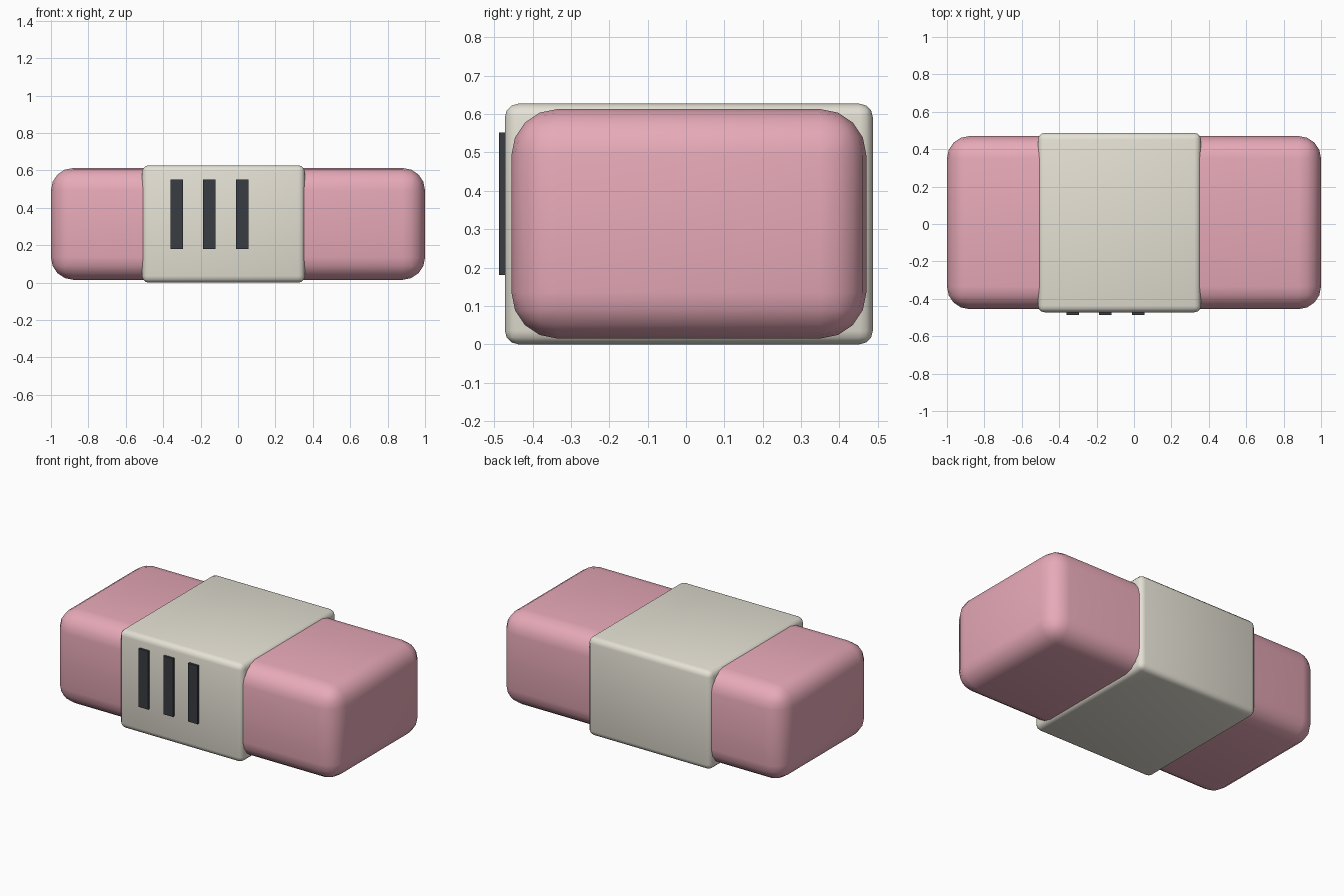
import bpy

if "Cube" in bpy.data.objects:
    bpy.data.objects.remove(bpy.data.objects["Cube"])


def make_material(name, color):
    mat = bpy.data.materials.new(name)
    mat.diffuse_color = (*color, 1)
    mat.use_nodes = True
    mat.node_tree.nodes["Principled BSDF"].inputs["Base Color"].default_value = mat.diffuse_color
    return mat


def box(name, lo, hi, mat, bevel=0, segments=4):
    """Box between two corners, with optional rounded edges."""
    center = [(a + b) / 2 for a, b in zip(lo, hi)]
    bpy.ops.mesh.primitive_cube_add(size=1, location=center)
    obj = bpy.context.object
    obj.name = name
    obj.scale = [b - a for a, b in zip(lo, hi)]
    bpy.ops.object.transform_apply(location=False, rotation=False, scale=True)
    obj.data.materials.append(mat)
    if bevel:
        mod = obj.modifiers.new("rounding", 'BEVEL')
        mod.width = bevel
        mod.segments = segments
        bpy.ops.object.modifier_apply(modifier=mod.name)
        bpy.ops.object.shade_smooth_by_angle()
    return obj


pink = make_material("pink_rubber", (0.80, 0.40, 0.48))
cream = make_material("cream_card", (0.78, 0.75, 0.66))
dark = make_material("dark_ink", (0.04, 0.045, 0.055))

# Rubber block
box("eraser_block", (-1, -0.455, 0.015), (1, 0.47, 0.613), pink, 0.12, 4)

# Card sleeve, slightly off centre
box("sleeve", (-0.513, -0.472, 0), (0.358, 0.487, 0.627), cream, 0.035, 3)

# Raised stripes on the front of the sleeve
for i in range(3):
    x = -0.328 + i * 0.175
    box(f"stripe_{i + 1}", (x - 0.034, -0.487, 0.18), (x + 0.034, -0.46, 0.552), dark)
